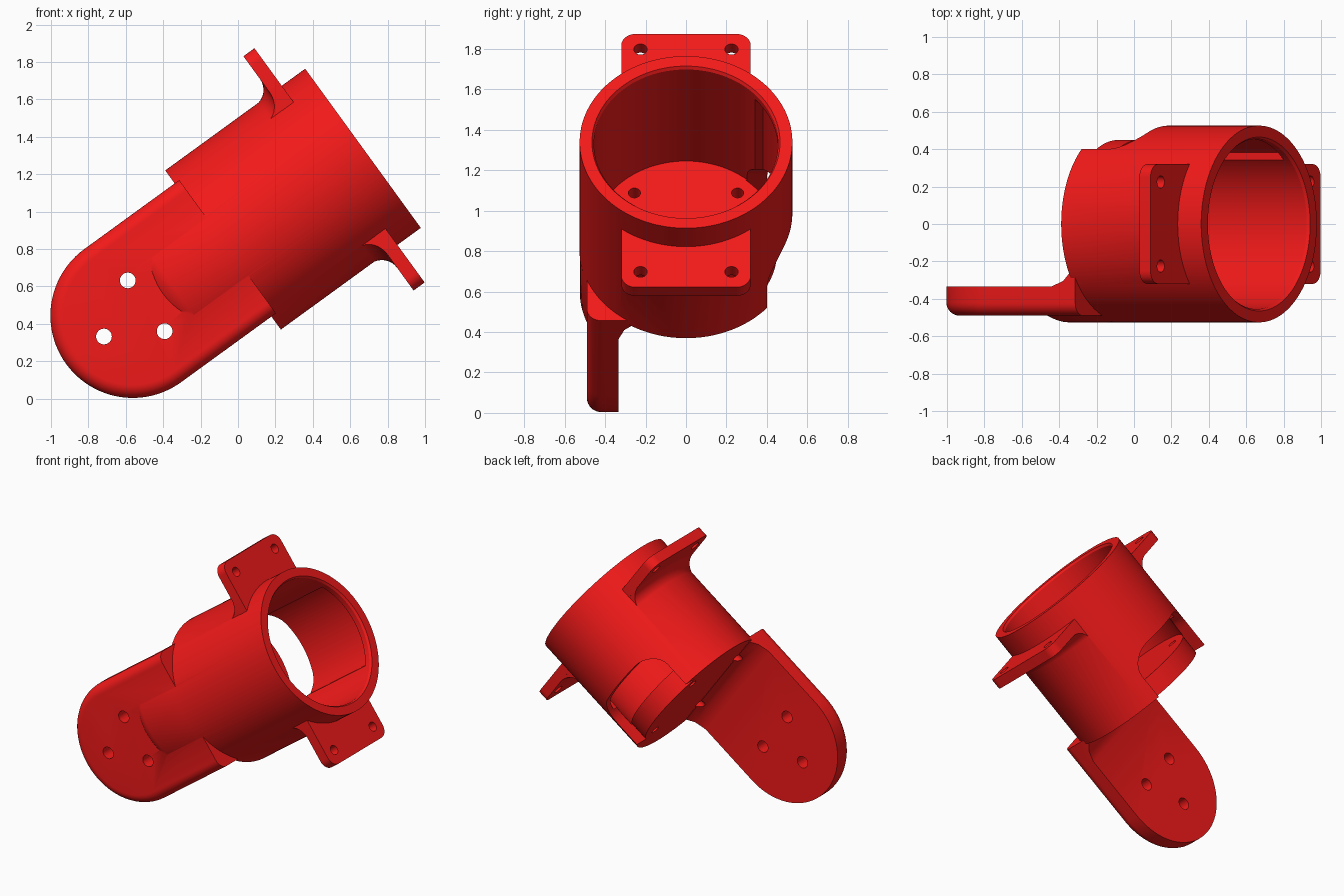
import bpy, bmesh
from math import sin, cos, pi, radians
from mathutils import Matrix

if "Cube" in bpy.data.objects:
    bpy.data.objects.remove(bpy.data.objects["Cube"])

# Local frame: X along the tube axis, Y world y, Z across. Tilted 36 degrees at the end.


def loft(name, rings):
    """Solid from a stack of closed rings with equal point counts."""
    bm = bmesh.new()
    vs = [[bm.verts.new(p) for p in ring] for ring in rings]
    n = len(vs[0])
    for a, b in zip(vs, vs[1:]):
        for i in range(n):
            j = (i + 1) % n
            bm.faces.new((a[i], a[j], b[j], b[i]))
    bm.faces.new(vs[0][::-1])
    bm.faces.new(vs[-1])
    bmesh.ops.recalc_face_normals(bm, faces=bm.faces)
    me = bpy.data.meshes.new(name)
    bm.to_mesh(me)
    bm.free()
    ob = bpy.data.objects.new(name, me)
    bpy.context.collection.objects.link(ob)
    return ob


def revolve(name, profile, n=128):
    """Solid of revolution about X from (x, radius) pairs."""
    return loft(name, [[(x, r * cos(2 * pi * (i + .5) / n), r * sin(2 * pi * (i + .5) / n))
                        for i in range(n)] for x, r in profile])


def prism(name, pts, axis, lo, hi):
    """Extrude a 2D outline along the given axis."""
    place = {'X': lambda a, b, h: (h, a, b),
             'Y': lambda a, b, h: (a, h, b),
             'Z': lambda a, b, h: (a, b, h)}[axis]
    return loft(name, [[place(a, b, h) for a, b in pts] for h in (lo, hi)])


def box(name, x, y, z):
    return prism(name, [(x[0], y[0]), (x[1], y[0]), (x[1], y[1]), (x[0], y[1])], 'Z', *z)


def circle(cx, cy, r, n=32):
    return [(cx + r * cos(2 * pi * i / n), cy + r * sin(2 * pi * i / n)) for i in range(n)]


def round_rect(x0, x1, y0, y1, r, n=8):
    pts = []
    for k, (cx, cy) in enumerate([(x1 - r, y1 - r), (x0 + r, y1 - r),
                                  (x0 + r, y0 + r), (x1 - r, y0 + r)]):
        for i in range(n + 1):
            t = (k + i / n) * pi / 2
            pts.append((cx + r * cos(t), cy + r * sin(t)))
    return pts


def combine(target, other, op):
    m = target.modifiers.new(op, 'BOOLEAN')
    m.operation, m.object, m.solver = op, other, 'EXACT'
    bpy.context.view_layer.objects.active = target
    bpy.ops.object.modifier_apply(modifier=m.name)
    bpy.data.objects.remove(other)
    return target


# Tube
body = revolve("mounting_bracket", [(0, .526), (.925, .526)])

# Rounded mounting plate with softened outer edge
def stadium(y, r, n=48):
    pts = [(-.597 + r * cos(pi / 2 + pi * i / n), y, r * sin(pi / 2 + pi * i / n))
           for i in range(n + 1)]
    return pts + [(.03, y, -r), (.03, y, r)]


edge = [(-.42 - .07 * sin(t * pi / 16), .37 + .07 * cos(t * pi / 16)) for t in range(9)]
plate = loft("plate", [stadium(y, r) for y, r in [(-.25, .44)] + edge])
# Sloped gusset on the inner face
combine(plate, prism("clearance", [(-1.2, -.335), (-.13, -.335), (-.05, -.305), (-.001, -.255),
                                   (-.001, -.1), (-1.2, -.1)], 'Z', -.6, .6), 'DIFFERENCE')
combine(body, plate, 'UNION')

# Tube skin running out over the plate
boss = revolve("boss", [(-.42, .46), (-.40, .488), (-.37, .51), (-.33, .5255), (.1, .5255)])
combine(boss, box("boss_clip", (-1, 1), (-.7, -.4), (-.6, .6)), 'INTERSECT')
combine(body, boss, 'UNION')

# Pair of ears, with a fillet behind them
fillet = revolve("fillet", [(.5, .51)] + [(.597 + .1 * sin(t * pi / 16), .624 - .1 * cos(t * pi / 16))
                                          for t in range(9)] + [(.73, .624)])
combine(fillet, box("fillet_clip", (0, 1), (-.319, .319), (-1, 1)), 'INTERSECT')
combine(body, fillet, 'UNION')
ears = prism("ears", round_rect(-.32, .32, -.774, .774, .07), 'X', .697, .77)
combine(body, ears, 'UNION')

# Bore down to the floor
combine(body, revolve("bore", [(.14, .455), (.91, .455), (.925, .465), (.96, .465)]), 'DIFFERENCE')

# Shallow channel inside the back wall
channel = revolve("channel", [(.16, .485), (.87, .485)])
combine(channel, box("channel_clip", (0, 1), (.1, .7), (-.30, .30)), 'INTERSECT')
combine(body, channel, 'DIFFERENCE')

# Arched notch in the back wall, leaving the floor disc
notch = prism("notch", round_rect(-.4, .33, -.34, .34, .15), 'Y', .2, .7)
combine(notch, revolve("floor_disc", [(-.6, .45), (.14, .45)]), 'DIFFERENCE')
combine(body, notch, 'DIFFERENCE')

# Screw holes: floor, ears, plate
for sy in (-1, 1):
    for sz in (-1, 1):
        combine(body, prism("floor_hole", circle(sy * .255, sz * .26, .03), 'X', -.05, .3), 'DIFFERENCE')
        combine(body, prism("ear_hole", circle(sy * .225, sz * .68, .033), 'X', .6, .9), 'DIFFERENCE')
for a in (62, 180, 298):
    t = radians(a)
    combine(body, prism("plate_hole", circle(-.597 + .19 * cos(t), .19 * sin(t), .042), 'Y', -.6, -.2),
            'DIFFERENCE')

# Tilt into place, colour and shade
body.data.transform(Matrix.Translation((-.08, 0, .795)) @ Matrix.Rotation(radians(-36), 4, 'Y'))
mat = bpy.data.materials.new("red")
mat.diffuse_color = (.9, .01, .01, 1)
mat.use_nodes = True
mat.node_tree.nodes["Principled BSDF"].inputs["Base Color"].default_value = mat.diffuse_color
body.data.materials.clear()
body.data.materials.append(mat)
bpy.ops.object.select_all(action='DESELECT')
body.select_set(True)
bpy.context.view_layer.objects.active = body
bpy.ops.object.shade_smooth_by_angle(angle=radians(30))
